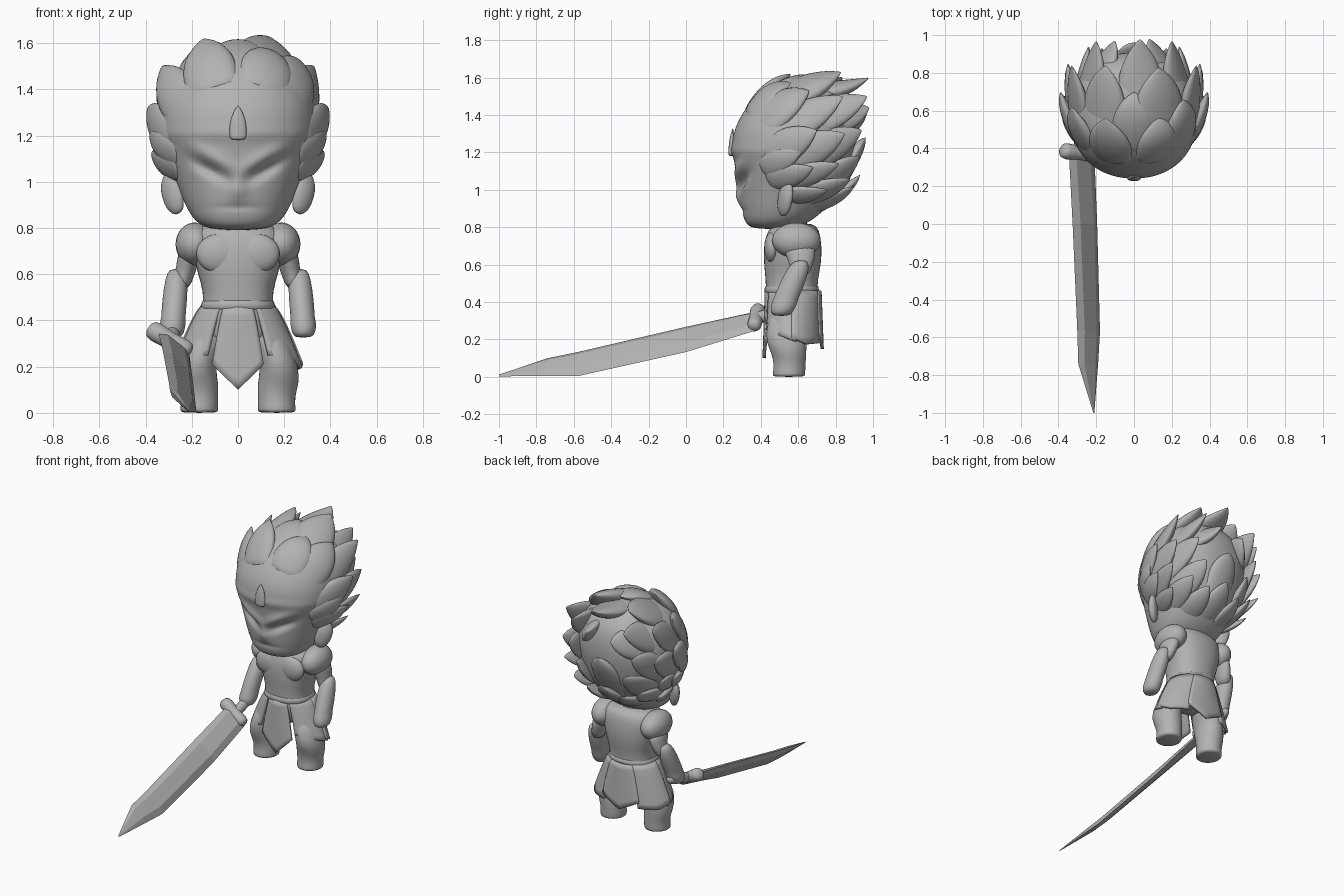
import bpy, bmesh
from math import sin, cos, pi, exp, radians, copysign
from mathutils import Vector

default_cube = bpy.data.objects.get("Cube")
if default_cube:
    bpy.data.objects.remove(default_cube, do_unlink=True)

GREY = (0.45, 0.45, 0.45, 1)
material = bpy.data.materials.new("plain_grey")
material.use_nodes = True
material.diffuse_color = GREY
material.node_tree.nodes["Principled BSDF"].inputs["Base Color"].default_value = GREY


def finish(name, bm, subdivisions=0, smooth=True):
    bmesh.ops.recalc_face_normals(bm, faces=bm.faces)
    mesh = bpy.data.meshes.new(name)
    bm.to_mesh(mesh)
    bm.free()
    mesh.materials.append(material)
    for polygon in mesh.polygons:
        polygon.use_smooth = smooth
    part = bpy.data.objects.new(name, mesh)
    bpy.context.collection.objects.link(part)
    if subdivisions:
        modifier = part.modifiers.new("smooth", "SUBSURF")
        modifier.levels = modifier.render_levels = subdivisions
    return part


def skin(name, rings, subdivisions=0, smooth=True):
    """Join closed rings of points into one capped surface."""
    bm = bmesh.new()
    loops = [[bm.verts.new(point) for point in ring] for ring in rings]
    count = len(loops[0])
    for low, high in zip(loops, loops[1:]):
        for i in range(count):
            j = (i + 1) % count
            bm.faces.new((low[i], low[j], high[j], high[i]))
    bm.faces.new(loops[0])
    bm.faces.new(loops[-1])
    return finish(name, bm, subdivisions, smooth)


def loft(name, sections, side=1, power=1.0, segments=20, subdivisions=1):
    """Stack level rounded sections: height, centre x, centre y, half width, half depth."""
    def bend(value):
        return copysign(abs(value) ** power, value)
    turns = [2 * pi * i / segments for i in range(segments)]
    rings = [[(side * (cx + rx * bend(cos(a))), cy + ry * bend(sin(a)), z) for a in turns]
             for z, cx, cy, rx, ry in sections]
    return skin(name, rings, subdivisions)


def tube(name, path, radii, normal, flat=1.0, segments=10):
    """Sweep a flattened round section along a path."""
    rings = []
    for i, point in enumerate(path):
        along = (path[min(i + 1, len(path) - 1)] - path[max(i - 1, 0)]).normalized()
        across = along.cross(normal).normalized()
        out = across.cross(along)
        rings.append([point + radii[i] * (across * cos(a) + out * sin(a) * flat)
                      for a in (2 * pi * k / segments for k in range(segments))])
    return skin(name, rings, 1)


def ball(name, centre, size):
    bm = bmesh.new()
    bmesh.ops.create_uvsphere(bm, u_segments=24, v_segments=16, radius=1)
    bmesh.ops.scale(bm, vec=size, verts=bm.verts)
    bmesh.ops.translate(bm, vec=centre, verts=bm.verts)
    return finish(name, bm)


# Head with scowling face: height, half width, front, back
HEAD = [(.79, .11, .36, .56), (.82, .18, .315, .65), (.88, .22, .30, .73), (.95, .25, .285, .79),
        (1.05, .29, .275, .86), (1.15, .325, .255, .89), (1.25, .345, .24, .91),
        (1.35, .335, .265, .91), (1.45, .295, .325, .89), (1.53, .21, .40, .83), (1.58, .08, .52, .74)]
head = loft("head", [(z, 0, (f + b) / 2, w, (b - f) / 2) for z, w, f, b in HEAD],
            power=.92, segments=32, subdivisions=3)
evaluated = head.evaluated_get(bpy.context.evaluated_depsgraph_get())
sculpted = bpy.data.meshes.new_from_object(evaluated)
head.modifiers.clear()
head.data = sculpted


def bump(value, middle, spread):
    return exp(-((value - middle) / spread) ** 2)


for vertex in sculpted.vertices:
    x, y, z = vertex.co
    x = abs(x)
    if y < .5:
        brow = 1.01 + .5 * x
        vertex.co.y -= .016 * bump(z, brow + .04, .035) * bump(x, .1, .12)
        vertex.co.y += .028 * bump(z, brow - .02, .03) * bump(x, .12, .08)
        vertex.co.y -= .02 * bump(x, 0, .04) * bump(z, .97, .05)
        vertex.co.y += .006 * bump(z, .89, .015) * bump(x, 0, .1)
        vertex.co.y -= .008 * bump(z, 1.21, .03)

# Hair locks swept back over the skull
SKULL = Vector((0, .575, 1.2))
RADII = Vector((.345, .325, .37))


def on_skull(direction, scale):
    d = direction.normalized()
    return SKULL + Vector([d[i] * RADII[i] for i in range(3)]) * scale


def lock(name, tip, width, root=None):
    tip = Vector(tip)
    outward = Vector([(tip[i] - SKULL[i]) / RADII[i] for i in range(3)]).normalized()
    start = root or on_skull(outward + Vector((0, -.85, -.35)), .9)
    middle = (start + tip) / 2 if root else on_skull(outward + Vector((0, -.3, -.12)), 1.07)
    steps = [i / 8 for i in range(9)]
    path = [start * (1 - t) ** 2 + middle * 2 * t * (1 - t) + tip * t * t for t in steps]
    radii = [width * (.8 + .8 * t) * (1 - t ** 1.7) + .003 for t in steps]
    tube(name, path, radii, (middle - SKULL).normalized(), .42)


SIDE_LOCKS = [(.36, .82, 1.14, .08), (.37, .68, 1.12, .08), (.39, .7, 1.32, .11), (.35, .85, 1.3, .11),
              (.33, .84, 1.5, .12), (.24, .94, 1.32, .11), (.17, .93, 1.18, .1), (.24, .88, 1.06, .09),
              (.31, .76, 1.0, .07), (.2, .97, 1.5, .13), (.38, .62, 1.21, .08), (.12, .9, 1.02, .09)]
for side, label in ((1, "left"), (-1, "right")):
    for number, (x, y, z, width) in enumerate(SIDE_LOCKS):
        lock(f"{label}_hair_lock_{number}", (side * x, y, z), width)
TOP_LOCKS = [(-.15, .56, 1.62, .14), (.13, .83, 1.63, .17), (.03, .98, 1.6, .15), (-.15, .84, 1.6, .15),
             (-.33, .62, 1.5, .12), (.26, .66, 1.53, .14), (.08, .98, 1.44, .13), (-.1, .97, 1.42, .13),
             (0, .96, 1.28, .12), (0, .93, 1.08, .1), (.13, .57, 1.57, .14), (0, .7, 1.6, .14)]
for number, (x, y, z, width) in enumerate(TOP_LOCKS):
    lock(f"top_hair_lock_{number}", (x, y, z), width)
lock("forehead_peak", (0, .25, 1.33), .04, Vector((0, .24, 1.18)))

# Torso, neck and belt
loft("neck", [(.72, 0, .58, .1, .09), (.86, 0, .57, .09, .09)])
loft("torso", [(.825, 0, .58, .13, .1), (.79, 0, .575, .2, .14), (.7, 0, .57, .2, .158),
               (.6, 0, .57, .175, .155), (.52, 0, .565, .15, .14), (.45, 0, .565, .155, .14),
               (.36, 0, .57, .18, .135), (.28, 0, .57, .15, .11)], power=.85)
loft("belt", [(.435, 0, .565, .155, .135), (.45, 0, .565, .165, .148),
              (.485, 0, .565, .16, .148), (.5, 0, .565, .14, .13)], power=.9)

# Paired ears, chest, arms and legs
for side, label in ((1, "left"), (-1, "right")):
    tube(label + "_ear", [Vector((side * x, y, z)) for x, y, z in
                          ((.25, .51, .865), (.27, .52, .89), (.285, .53, .95), (.295, .54, 1.0), (.3, .55, 1.05))],
         [.02, .05, .058, .055, .015], Vector((side * .6, -.8, 0)), .55)
    ball(label + "_chest", (side * .08, .46, .69), (.1, .042, .085))
    ball(label + "_shoulder", (side * .187, .59, .73), (.083, .13, .094))
    loft(label + "_upper_arm", [(.72, .2, .6, .055, .09), (.66, .215, .61, .05, .085),
                                (.6, .23, .62, .042, .06), (.53, .25, .6, .04, .05)], side)
    loft(label + "_forearm", [(.625, .27, .615, .025, .03), (.59, .265, .605, .05, .06),
                              (.48, .275, .56, .055, .07), (.41, .28, .53, .052, .066),
                              (.39, .282, .525, .058, .07), (.345, .285, .51, .052, .062),
                              (.325, .282, .51, .035, .04)], side)
    loft(label + "_leg", [(.38, .11, .57, .08, .11), (.27, .16, .545, .085, .115),
                          (.19, .18, .535, .082, .11), (.13, .175, .55, .092, .095),
                          (.07, .165, .555, .08, .085), (.01, .168, .55, .083, .088),
                          (0, .168, .55, .083, .088)], side)


# Skirt panels wrapped around the hips, angles measured from the front
def panel(name, start, end, corners, dip, lift=0.0):
    bm = bmesh.new()
    columns, rows = 12, 8
    grid = []
    for i in range(columns + 1):
        u = i / columns
        angle = radians(start + (end - start) * u)
        low = corners[0] * (1 - u) + corners[1] * u - dip * (1 - abs(2 * u - 1))
        column = []
        for j in range(rows + 1):
            v = j / rows
            spread = .15 + .12 * v ** .8 + lift
            depth = .14 + .012 * v + lift
            column.append(bm.verts.new((spread * sin(angle), .57 - depth * cos(angle),
                                        .46 + (low - .46) * v)))
        grid.append(column)
    for left, right in zip(grid, grid[1:]):
        for j in range(rows):
            bm.faces.new((left[j], right[j], right[j + 1], left[j + 1]))
    part = finish(name, bm)
    thickness = part.modifiers.new("thickness", "SOLIDIFY")
    thickness.thickness = .018
    thickness.offset = 0


panel("front_tabard", -24, 24, (.21, .21), .11)
panel("back_tabard", 150, 210, (.22, .22), .07, .006)
for side, label in ((1, "left"), (-1, "right")):
    panel(label + "_front_skirt", side * 29, side * 98, (.25, .19), 0)
    panel(label + "_back_skirt", side * 88, side * 152, (.21, .18), .02, .004)

# Sword: stations along the blade with its upper and lower edges
BLADE = [(.38, -.345, .35, -.21, .25), (0, -.325, .268, -.195, .133), (-.57, -.3, .135, -.18, .006),
         (-.74, -.295, .1, -.19, .005), (-1, -.215, .012, -.21, .003)]
rings = []
for y, upper_x, upper_z, lower_x, lower_z in BLADE:
    upper, lower = Vector((upper_x, y, upper_z)), Vector((lower_x, y, lower_z))
    edge = lower - upper
    face = Vector((edge.z, 0, -edge.x)) * .12
    ridge = upper + edge * .2
    belly = upper + edge * .75
    rings.append([upper, ridge + face, belly + face, lower, belly - face, ridge - face])
skin("blade", rings, smooth=False)
UP = Vector((0, 0, 1))
tube("sword_guard", [Vector(p) for p in ((-.385, .395, .37), (-.365, .385, .355), (-.29, .375, .31),
                                         (-.22, .365, .275), (-.2, .36, .265))],
     [.03, .052, .036, .045, .022], UP)
tube("sword_grip", [Vector((-.285, y, .2 + .3 * y)) for y in (.36, .4, .5, .57, .6)],
     [.036, .034, .034, .038, .018], UP)
